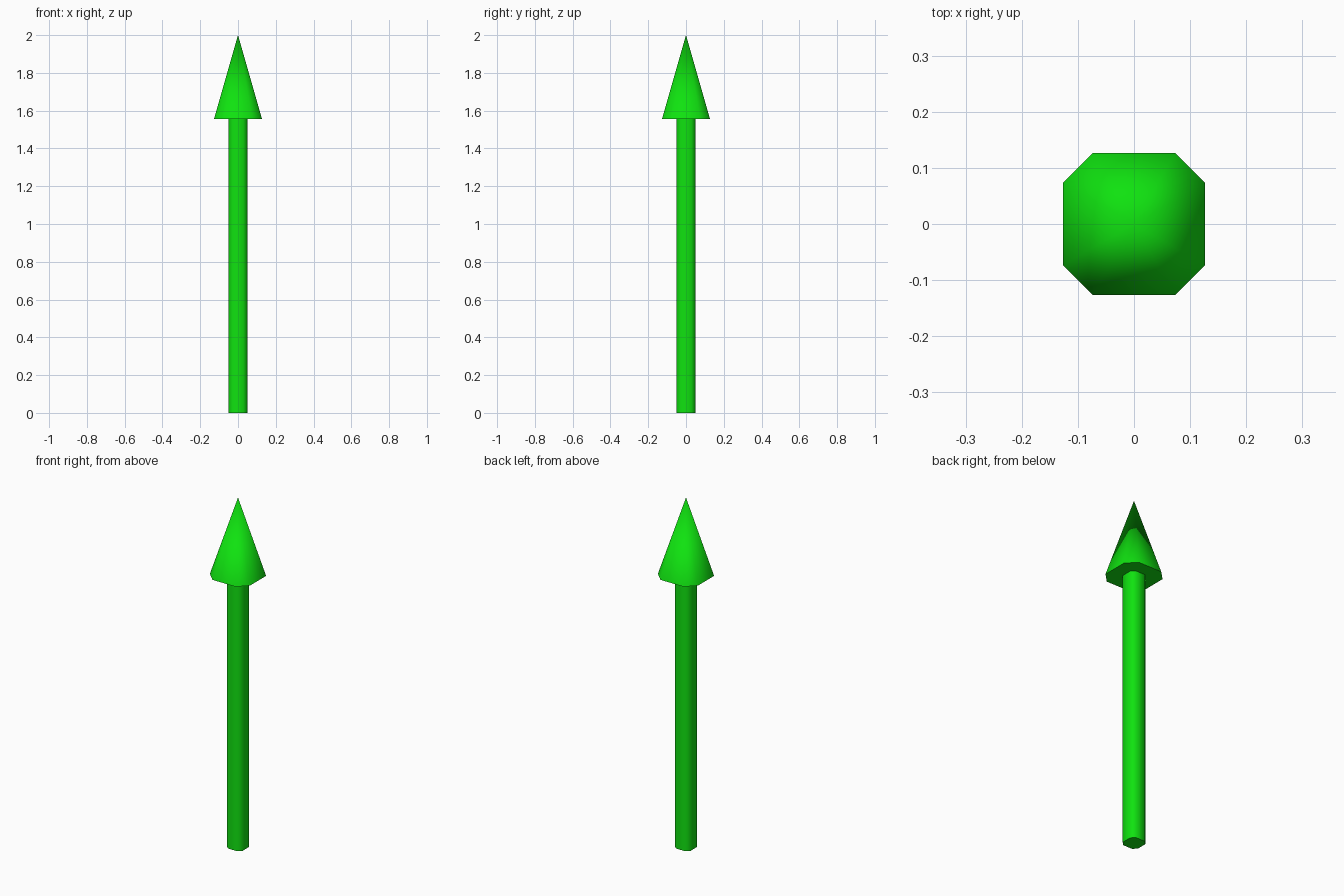
import bpy, bmesh, math

if "Cube" in bpy.data.objects:
    bpy.data.objects.remove(bpy.data.objects["Cube"])

SHAFT_R, HEAD_R = 0.058, 0.1465
HEAD_Z, TIP_Z = 1.557, 2.0

green = bpy.data.materials.new("green")
green.diffuse_color = (0.005, 0.76, 0.005, 1)
green.use_nodes = True
green.node_tree.nodes["Principled BSDF"].inputs["Base Color"].default_value = green.diffuse_color


def ring(bm, radius, z):
    """Square outline with cut corners: eight points on a circle."""
    angles = [q * 90 + a for q in range(4) for a in (30, 60)]
    return [bm.verts.new((radius * math.cos(math.radians(a)),
                          radius * math.sin(math.radians(a)), z)) for a in angles]


def finish(bm, name):
    bmesh.ops.recalc_face_normals(bm, faces=bm.faces[:])
    mesh = bpy.data.meshes.new(name)
    bm.to_mesh(mesh)
    bm.free()
    mesh.materials.append(green)
    obj = bpy.data.objects.new(name, mesh)
    bpy.context.collection.objects.link(obj)
    bpy.ops.object.select_all(action='DESELECT')
    obj.select_set(True)
    bpy.context.view_layer.objects.active = obj
    bpy.ops.object.shade_smooth_by_angle(angle=math.radians(65))


# Shaft: eight-sided prism
bm = bmesh.new()
low, high = ring(bm, SHAFT_R, 0), ring(bm, SHAFT_R, HEAD_Z)
for i in range(8):
    j = (i + 1) % 8
    bm.faces.new((low[i], low[j], high[j], high[i]))
bm.faces.new(low[::-1])
bm.faces.new(high)
finish(bm, "shaft")

# Arrowhead: eight-sided pyramid with a flat underside
bm = bmesh.new()
base = ring(bm, HEAD_R, HEAD_Z)
tip = bm.verts.new((0, 0, TIP_Z))
for i in range(8):
    bm.faces.new((base[i], base[(i + 1) % 8], tip))
bm.faces.new(base[::-1])
finish(bm, "arrowhead")
